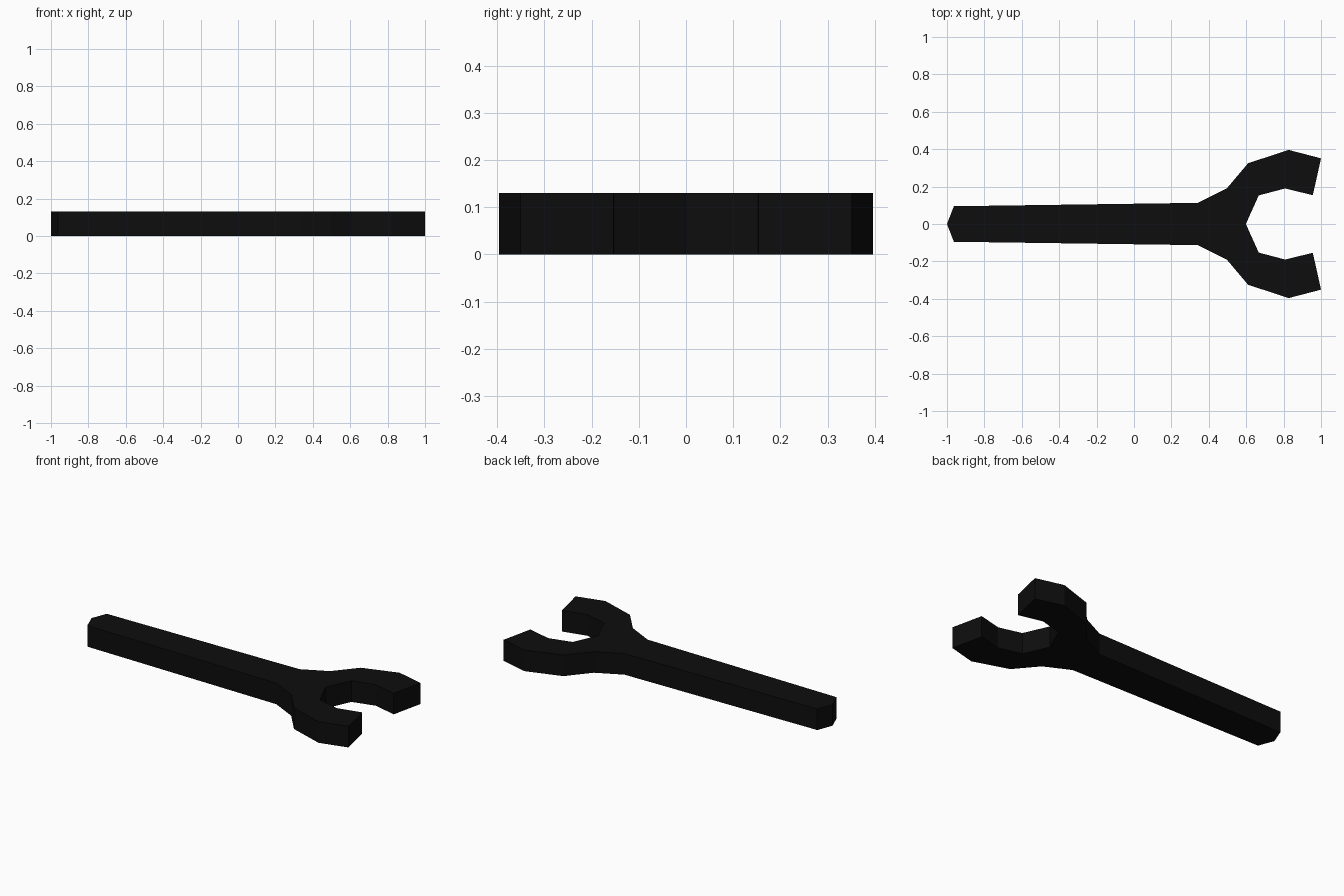
import bpy, bmesh

if "Cube" in bpy.data.objects:
    bpy.data.objects.remove(bpy.data.objects["Cube"])

HEIGHT = 0.13

# Upper half of the outline, from handle tip round to the jaw throat
half = [(-1, 0), (-0.963, 0.095), (0.341, 0.113), (0.496, 0.19), (0.61, 0.325),
        (0.827, 0.396), (1, 0.351), (0.956, 0.154), (0.808, 0.19),
        (0.667, 0.153), (0.598, 0)]
outline = half + [(x, -y) for x, y in reversed(half[1:-1])]

black = bpy.data.materials.new("black metal")
black.diffuse_color = (0.004, 0.004, 0.004, 1)
black.use_nodes = True
black.node_tree.nodes["Principled BSDF"].inputs["Base Color"].default_value = black.diffuse_color

# Flat wrench body: outline extruded straight up
bm = bmesh.new()
face = bm.faces.new([bm.verts.new((x, y, 0)) for x, y in outline])
ext = bmesh.ops.extrude_face_region(bm, geom=[face], use_keep_orig=True)
top = [g for g in ext["geom"] if isinstance(g, bmesh.types.BMVert)]
bmesh.ops.translate(bm, verts=top, vec=(0, 0, HEIGHT))
bmesh.ops.recalc_face_normals(bm, faces=bm.faces)
bmesh.ops.triangulate(bm, faces=[f for f in bm.faces if len(f.verts) > 4])

mesh = bpy.data.meshes.new("wrench")
bm.to_mesh(mesh)
bm.free()
mesh.materials.append(black)
wrench = bpy.data.objects.new("wrench", mesh)
bpy.context.collection.objects.link(wrench)
